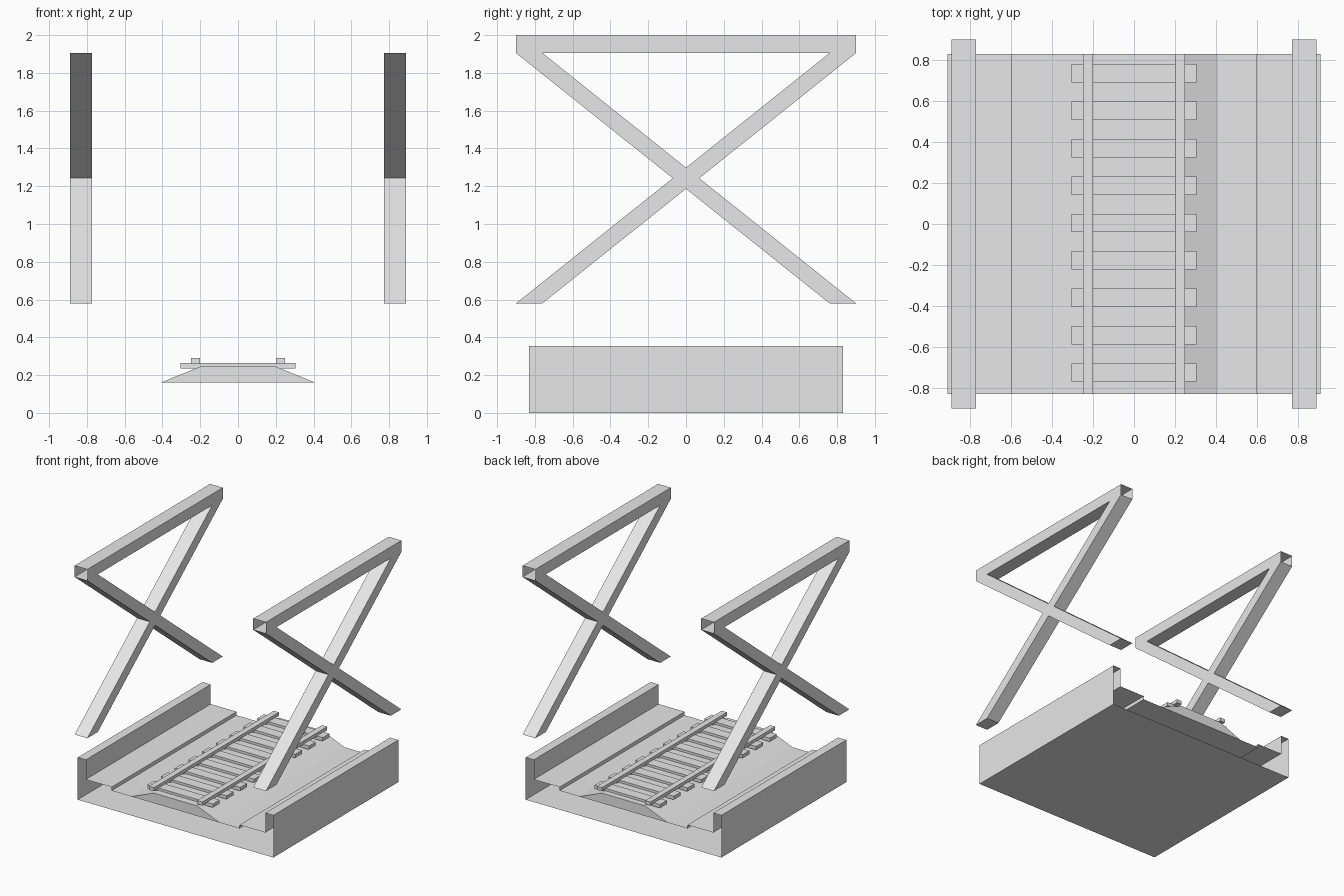
import bpy
import bmesh
from mathutils import Vector

cube = bpy.data.objects.get("Cube")
if cube:
    bpy.data.objects.remove(cube, do_unlink=True)

GREY = (0.8, 0.8, 0.8, 1.0)
grey = bpy.data.materials.new("light_grey")
grey.use_nodes = True
grey.diffuse_color = GREY
grey.node_tree.nodes["Principled BSDF"].inputs["Base Color"].default_value = GREY

HALF_LENGTH = 0.83


def prism(name, profile, axis, lo, hi, open_dirs=()):
    """Extrude a profile along x (points are y, z) or y (points are x, z),
    then remove the faces that look along any of open_dirs."""
    def place(p, t):
        return (t, p[0], p[1]) if axis == "x" else (p[0], t, p[1])

    bm = bmesh.new()
    start = [bm.verts.new(place(p, lo)) for p in profile]
    end = [bm.verts.new(place(p, hi)) for p in profile]
    bm.faces.new(start)
    bm.faces.new(end)
    n = len(profile)
    for i in range(n):
        j = (i + 1) % n
        bm.faces.new((start[i], start[j], end[j], end[i]))
    bmesh.ops.recalc_face_normals(bm, faces=bm.faces)
    gone = [f for f in bm.faces
            if any(f.normal.dot(Vector(d)) > 0.99 for d in open_dirs)]
    bmesh.ops.delete(bm, geom=gone, context="FACES")
    mesh = bpy.data.meshes.new(name)
    bm.to_mesh(mesh)
    bm.free()
    mesh.materials.append(grey)
    obj = bpy.data.objects.new(name, mesh)
    bpy.context.collection.objects.link(obj)
    return obj


def rect(a0, a1, b0, b1):
    return [(a0, b0), (a1, b0), (a1, b1), (a0, b1)]


BOTH_ENDS = ((0, 1, 0), (0, -1, 0))

# Bridge deck: hollow trough with raised walls, ledges and open ends
half = [(0.91, 0), (0.91, 0.355), (0.835, 0.355), (0.835, 0.19),
        (0.595, 0.19), (0.595, 0.16)]
deck = half + [(-x, z) for x, z in reversed(half)]
prism("bridge_deck", deck, "y", -HALF_LENGTH, HALF_LENGTH, BOTH_ENDS)

# Ballast bed under the track
bed = [(-0.41, 0.16), (0.41, 0.16), (0.2, 0.245), (-0.2, 0.245)]
prism("ballast_bed", bed, "y", -HALF_LENGTH, HALF_LENGTH, ((0, 0, -1),))

# Sleepers
for i in range(9):
    y = 0.005 + (i - 4) * 0.1825
    prism(f"sleeper_{i + 1}", rect(-0.305, 0.305, 0.235, 0.265), "y",
          y - 0.045, y + 0.045)

for side, s in (("left", 1), ("right", -1)):
    # Rails
    prism(f"{side}_rail", rect(s * 0.225 - 0.024, s * 0.225 + 0.024, 0.26, 0.29),
          "y", -HALF_LENGTH, HALF_LENGTH)

    # Side truss: hollow top beam and two crossing braces
    x0, x1 = sorted((s * 0.772, s * 0.89))
    prism(f"{side}_top_beam", rect(-0.9, 0.9, 1.905, 2.0), "x", x0, x1, BOTH_ENDS)
    for label, d in (("rising", 1), ("falling", -1)):
        brace = [(-0.9 * d, 0.58), (-0.76 * d, 0.58),
                 (0.9 * d, 1.905), (0.76 * d, 1.905)]
        prism(f"{side}_{label}_brace", brace, "x", x0, x1, ((0, 0, 1),))
